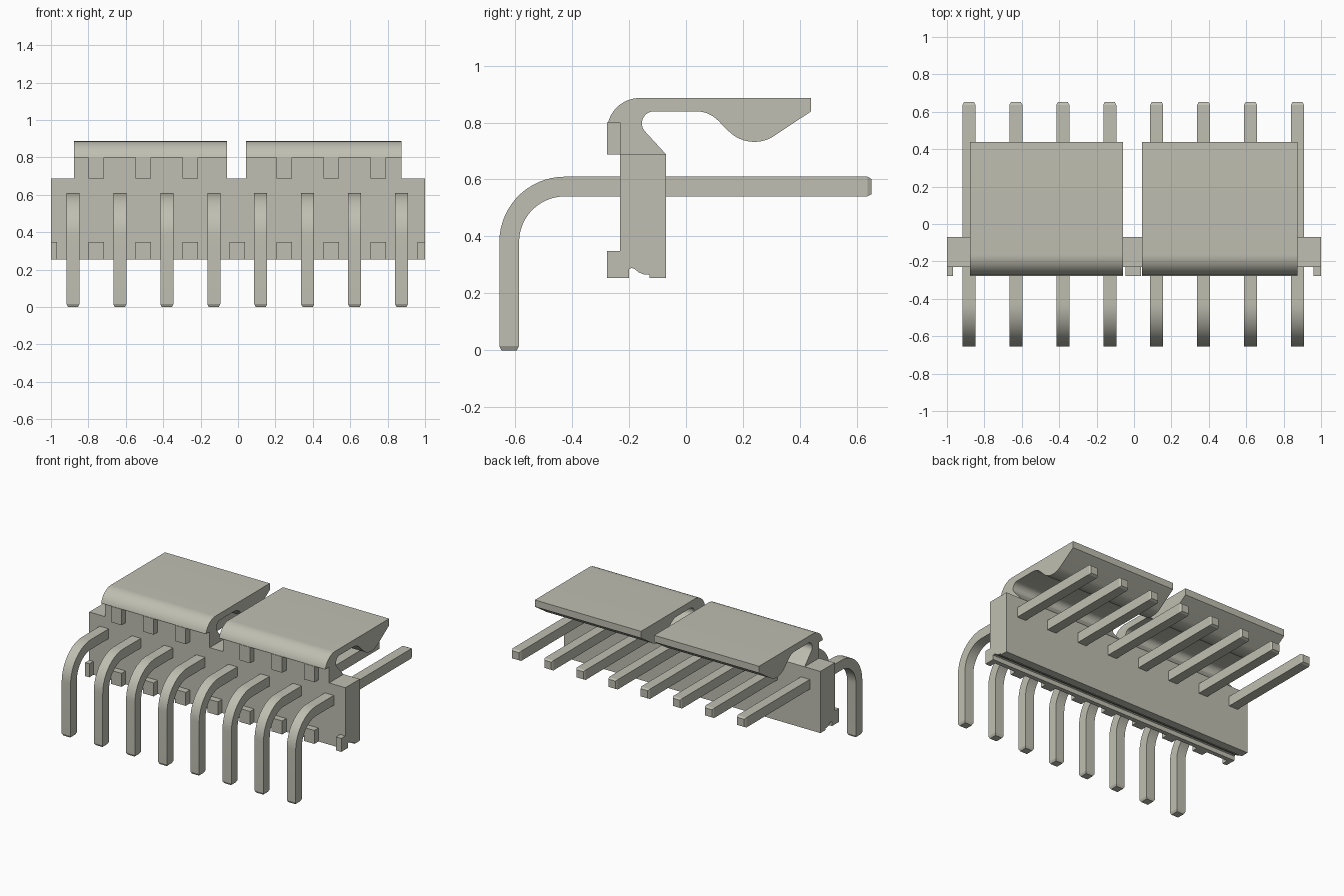
import bpy, bmesh, math
from mathutils import Vector

if "Cube" in bpy.data.objects:
    bpy.data.objects.remove(bpy.data.objects["Cube"], do_unlink=True)

COLOUR = (0.52, 0.52, 0.445, 1)
plastic = bpy.data.materials.new("warm grey")
plastic.use_nodes = True
plastic.diffuse_color = COLOUR
shader = plastic.node_tree.nodes["Principled BSDF"]
shader.inputs["Base Color"].default_value = COLOUR
shader.inputs["Roughness"].default_value = 0.6


def finish(name, bm):
    """Turn a bmesh into a named object, smooth on curves and sharp on corners."""
    bmesh.ops.recalc_face_normals(bm, faces=bm.faces)
    mesh = bpy.data.meshes.new(name)
    bm.to_mesh(mesh)
    bm.free()
    mesh.materials.append(plastic)
    mesh.shade_smooth()
    mesh.set_sharp_from_angle(angle=math.radians(20))
    obj = bpy.data.objects.new(name, mesh)
    bpy.context.collection.objects.link(obj)
    return obj


def extrude_x(name, profile, x0, x1):
    """Extrude a closed (y, z) profile from x0 to x1."""
    bm = bmesh.new()
    face = bm.faces.new([bm.verts.new((x0, y, z)) for y, z in profile])
    moved = bmesh.ops.extrude_face_region(bm, geom=[face])["geom"]
    bmesh.ops.translate(bm, vec=(x1 - x0, 0, 0),
                        verts=[v for v in moved if isinstance(v, bmesh.types.BMVert)])
    # the starting face is kept as the near cap
    if not face.is_valid:
        bmesh.ops.holes_fill(bm, edges=bm.edges)
    return finish(name, bm)


def block(name, x0, x1, y0, y1, z0, z1):
    return extrude_x(name, [(y0, z0), (y1, z0), (y1, z1), (y0, z1)], x0, x1)


def arc(cy, cz, r, a0, a1, n=12):
    """Points along an arc in the (y, z) plane, angles in degrees."""
    angles = [math.radians(a0 + (a1 - a0) * i / n) for i in range(n + 1)]
    return [(cy + r * math.cos(a), cz + r * math.sin(a)) for a in angles]


FRONT, WALL, BACK = -0.277, -0.231, -0.07     # tab front, body front, body back
BOTTOM, TOP, LIP = 0.253, 0.688, 0.80         # body bottom, body top, latch lip
PITCH, OFFSET = 0.251, -0.004

# Body wall with the groove along its underside
body = [(WALL, BOTTOM), (-0.2, BOTTOM), (-0.2, 0.285), (-0.19, 0.289),
        (-0.18, 0.285), (-0.165, 0.273), (-0.147, 0.266), (-0.128, 0.265),
        (-0.128, BOTTOM), (BACK, BOTTOM), (BACK, TOP), (WALL, TOP)]
extrude_x("body_wall", body, -1, 1)

# Two hooked locking latches
latch = ([(WALL, TOP), (BACK, TOP)]
         + arc(-0.113, 0.797, 0.042, 225, 90)          # throat
         + arc(0.037, 0.734, 0.105, 90, 45, 8)         # roll into the bump
         + arc(0.24, 0.859, 0.127, 225, 303, 14)       # bump
         + [(0.4386, 0.8386), (0.4386, 0.886)]
         + arc(-0.163, 0.772, 0.114, 90, 166, 14)      # rounded front
         + [(FRONT, LIP), (WALL, LIP)])
extrude_x("right_latch", latch, -0.877, -0.059)
extrude_x("left_latch", latch, 0.044, 0.873)

# Tabs along the lower front edge and under the latch lips
for i in range(-4, 5):
    x = OFFSET + i * PITCH
    x0, x1 = max(x - 0.041, -1), min(x + 0.041, 1)
    block(f"lower_tab_{i + 5}", x0, x1, FRONT, WALL, BOTTOM, 0.348)
    if 0 < abs(i) < 4:
        block(f"upper_tab_{i + 5}", x0, x1, FRONT, WALL, TOP, LIP)


def bent_pin(name, x):
    """Sweep a square section down the leg's bend, with tapered tips."""
    h = 0.0347
    path = [(0.651, 0.575, 90, 0.78), (0.637, 0.575, 90, 1)]
    for a, (y, z) in zip(range(90, 181, 6), arc(-0.426, 0.380, 0.195, 90, 180, 15)):
        path.append((y, z, a, 1))
    path += [(-0.621, 0.015, 180, 1), (-0.621, 0, 180, 0.78)]
    bm = bmesh.new()
    rings = []
    for y, z, a, s in path:
        across = Vector((h * s, 0, 0))
        out = Vector((0, math.cos(math.radians(a)), math.sin(math.radians(a)))) * h * s
        centre = Vector((x, y, z))
        rings.append([bm.verts.new(centre + across * i + out * j)
                      for i, j in ((-1, -1), (1, -1), (1, 1), (-1, 1))])
    for r, q in zip(rings, rings[1:]):
        for k in range(4):
            n = (k + 1) % 4
            bm.faces.new((r[k], r[n], q[n], q[k]))
    bm.faces.new(rings[0])
    bm.faces.new(rings[-1])
    return finish(name, bm)


# Row of eight right-angle pins
for i in range(8):
    bent_pin(f"pin_{i + 1}", OFFSET + (i - 3.5) * PITCH)
